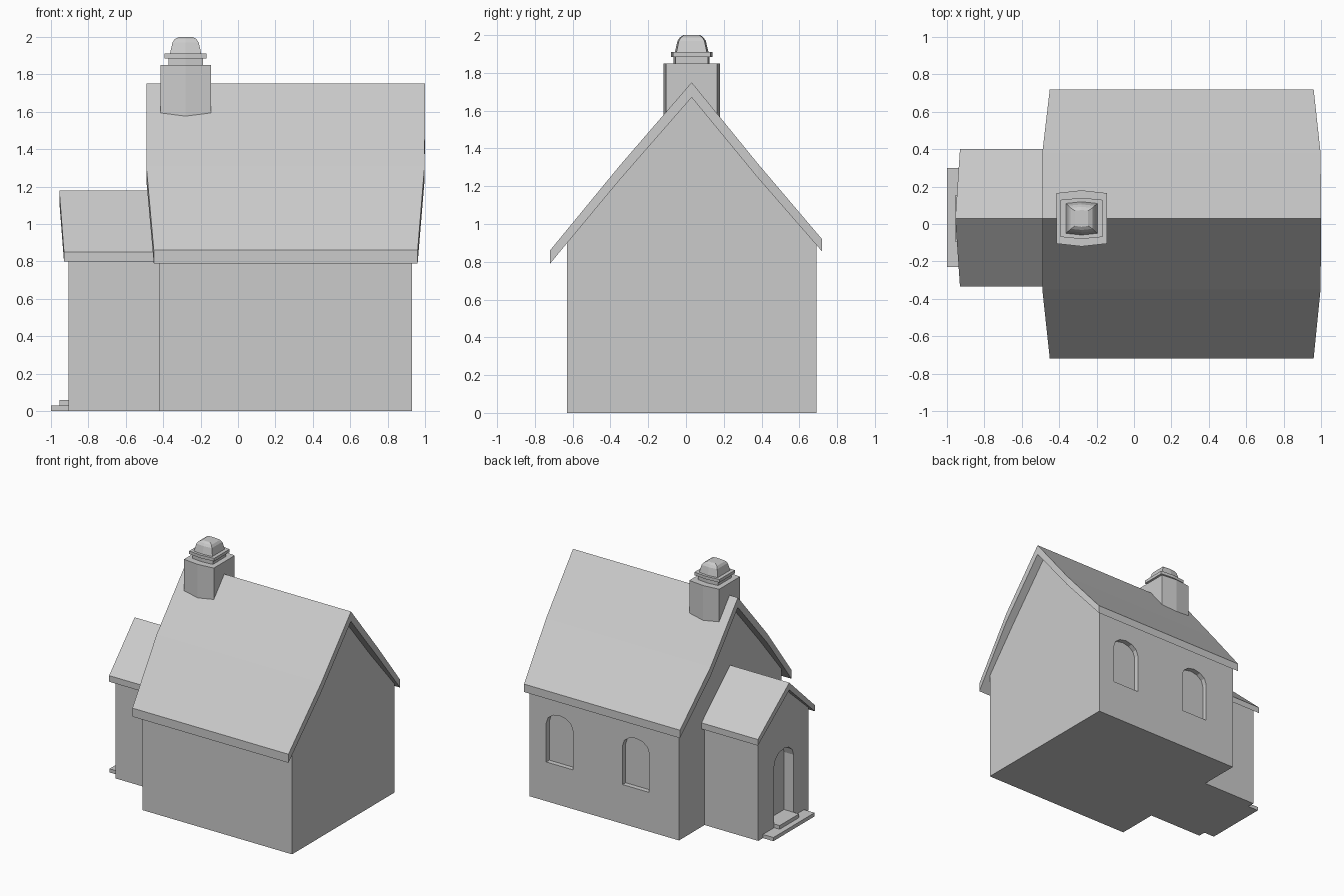
import bpy, bmesh, math

if "Cube" in bpy.data.objects:
    bpy.data.objects.remove(bpy.data.objects["Cube"])


def loft(name, rings):
    """Skin a list of equal-length point rings and cap both ends."""
    bm = bmesh.new()
    vs = [[bm.verts.new(p) for p in r] for r in rings]
    n = len(rings[0])
    for a, b in zip(vs, vs[1:]):
        for i in range(n):
            j = (i + 1) % n
            bm.faces.new((a[i], a[j], b[j], b[i]))
    bm.faces.new(vs[0])
    bm.faces.new(vs[-1])
    bmesh.ops.recalc_face_normals(bm, faces=bm.faces)
    me = bpy.data.meshes.new(name)
    bm.to_mesh(me)
    bm.free()
    ob = bpy.data.objects.new(name, me)
    bpy.context.collection.objects.link(ob)
    return ob


def box(name, x0, x1, y0, y1, z0, z1):
    return loft(name, [[(x0, y0, z), (x1, y0, z), (x1, y1, z), (x0, y1, z)] for z in (z0, z1)])


def gable_walls(name, x0, x1, y0, y1, eave, apex):
    prof = [(y0, 0), (y1, 0), (y1, eave), (RIDGE_Y, apex), (y0, eave)]
    return loft(name, [[(x, y, z) for y, z in prof] for x in (x0, x1)])


def roof(name, stations):
    """stations run eave to eave: (y, top z, thickness, x start, x end)."""
    return loft(name, [[(a, y, z), (b, y, z), (b, y, z - t), (a, y, z - t)]
                       for y, z, t, a, b in stations])


def arch(c, w, z0, spring, top):
    """Arched opening outline as (across, z) pairs."""
    pts = [(c - w / 2, z0), (c + w / 2, z0)]
    for i in range(7):
        a = math.pi * i / 6
        pts.append((c + w / 2 * math.cos(a), spring + (top - spring) * math.sin(a)))
    return pts


def cut(target, cutter):
    cutter.hide_render = True
    cutter.hide_viewport = True
    m = target.modifiers.new("opening", 'BOOLEAN')
    m.operation = 'DIFFERENCE'
    m.solver = 'EXACT'
    m.object = cutter


def stack(name, cx, cy, levels):
    """Six-sided stack, slightly bowed front and back: (half x, half y, z)."""
    return loft(name, [[(cx - hx, cy - hy * .9, z), (cx, cy - hy, z), (cx + hx, cy - hy * .9, z),
                        (cx + hx, cy + hy * .9, z), (cx, cy + hy, z), (cx - hx, cy + hy * .9, z)]
                       for hx, hy, z in levels])


RIDGE_Y = 0.03

# Walls
nave = gable_walls("main_walls", -0.42, 0.93, -0.63, 0.69, 0.92, 1.69)
porch = gable_walls("porch_walls", -0.905, -0.41, -0.29, 0.36, 0.86, 1.13)

# Arched window recesses in the back wall
for i, c in enumerate((0.66, -0.03)):
    o = arch(c, 0.24, 0.32, 0.64, 0.73)
    cut(nave, loft(f"window_cutter_{i + 1}", [[(x, y, z) for x, z in o] for y in (0.65, 0.8)]))

# Arched doorway in the porch end
o = arch(0.03, 0.25, 0.03, 0.53, 0.63)
cut(porch, loft("door_cutter", [[(x, y, z) for y, z in o] for x in (-1.05, -0.82)]))

# Roofs
roof("main_roof", [(-0.72, 0.86, 0.07, -0.45, 0.96), (-0.35, 1.31, 0.075, -0.49, 0.997),
                   (RIDGE_Y, 1.75, 0.08, -0.49, 1.0), (0.38, 1.32, 0.075, -0.49, 0.997),
                   (0.72, 0.92, 0.065, -0.45, 0.96)])
roof("porch_roof", [(-0.335, 0.85, 0.05, -0.93, -0.41), (RIDGE_Y, 1.18, 0.06, -0.955, -0.41),
                    (0.40, 0.85, 0.05, -0.93, -0.41)])

# Door steps
box("lower_step", -1.0, -0.88, -0.23, 0.30, 0, 0.03)
box("upper_step", -0.955, -0.81, -0.095, 0.155, 0.02, 0.06)

# Chimney with stepped, domed cap
CX, CY = -0.28, 0.03
stack("chimney", CX, CY, [(0.135, 0.15, 1.5), (0.135, 0.15, 1.85)])
stack("chimney_neck", CX, CY, [(0.092, 0.095, 1.84), (0.092, 0.095, 1.89)])
stack("chimney_slab", CX, CY, [(0.113, 0.11, 1.885), (0.113, 0.11, 1.91)])
stack("chimney_dome", CX, CY, [(0.085, 0.09, 1.905), (0.07, 0.075, 1.97),
                               (0.058, 0.062, 1.988), (0.035, 0.045, 2.0)])
